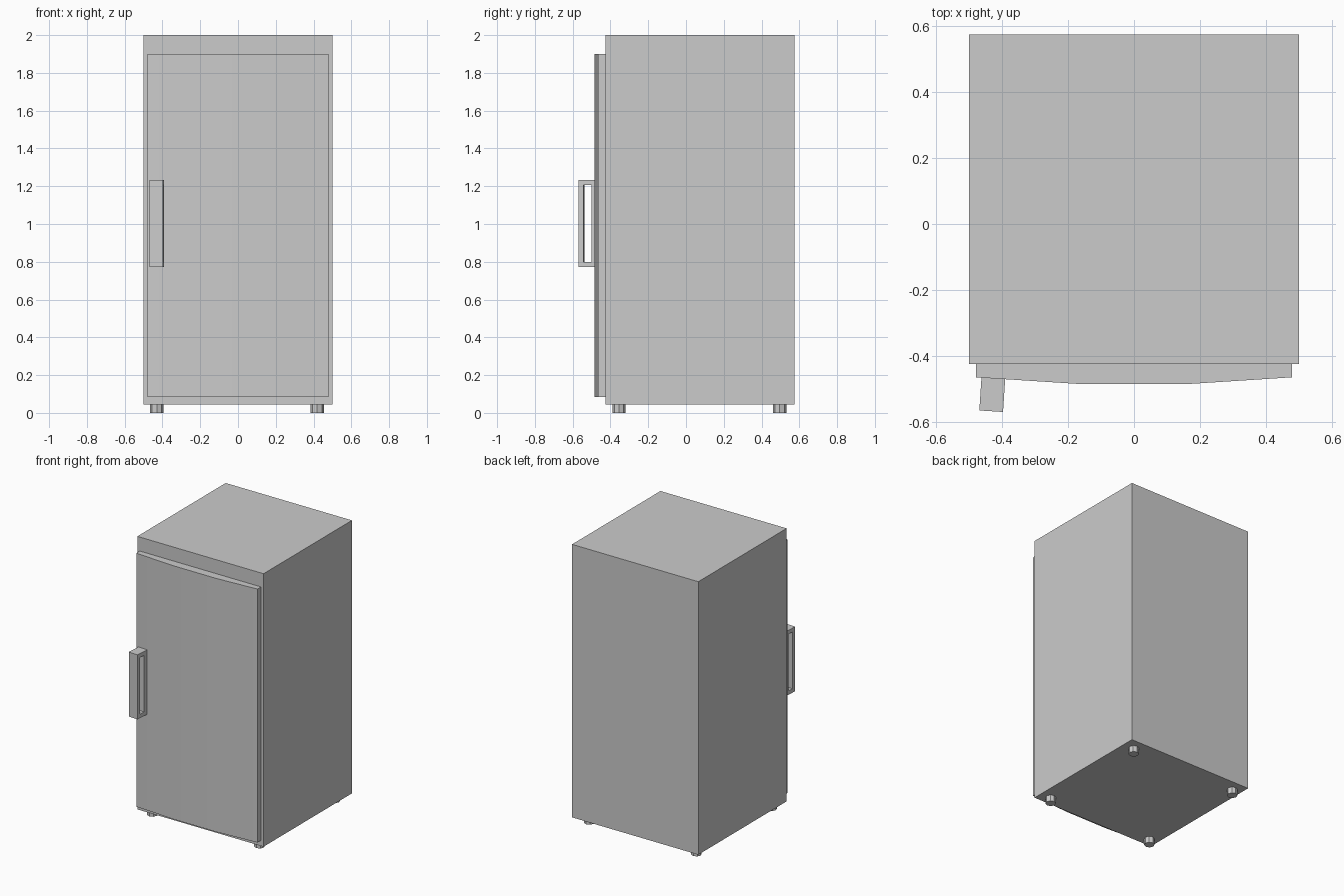
import bpy, bmesh
from math import radians
from mathutils import Matrix

if "Cube" in bpy.data.objects:
    bpy.data.objects.remove(bpy.data.objects["Cube"])


def make_object(name, bm):
    bmesh.ops.recalc_face_normals(bm, faces=bm.faces)
    mesh = bpy.data.meshes.new(name)
    bm.to_mesh(mesh)
    bm.free()
    obj = bpy.data.objects.new(name, mesh)
    bpy.context.collection.objects.link(obj)
    return obj


def box(name, lo, hi):
    bm = bmesh.new()
    size = [b - a for a, b in zip(lo, hi)]
    mid = [(a + b) / 2 for a, b in zip(lo, hi)]
    bmesh.ops.create_cube(bm, size=1, matrix=Matrix.Translation(mid) @ Matrix.Diagonal((*size, 1)))
    return make_object(name, bm)


# Cabinet
box("cabinet", (-0.5, -0.425, 0.045), (0.5, 0.575, 2.0))

# Door: bowed plan outline extruded upwards
bm = bmesh.new()
outline = [(-0.48, -0.425), (-0.48, -0.465), (-0.17, -0.485),
           (0.17, -0.485), (0.48, -0.465), (0.48, -0.425)]
face = bm.faces.new([bm.verts.new((x, y, 0.085)) for x, y in outline])
ext = bmesh.ops.extrude_face_region(bm, geom=[face])
bmesh.ops.translate(bm, vec=(0, 0, 1.815),
                    verts=[v for v in ext["geom"] if isinstance(v, bmesh.types.BMVert)])
door = make_object("door", bm)

# Handle: rectangular ring extruded sideways, turned to follow the door's bow
bm = bmesh.new()
half_w = 0.036


def loop(x, y0, y1, z0, z1):
    return [bm.verts.new((x, y, z)) for y, z in ((y0, z0), (y1, z0), (y1, z1), (y0, z1))]


rings = [(loop(x, -0.05, 0.05, -0.231, 0.231), loop(x, -0.022, 0.019, -0.203, 0.203))
         for x in (-half_w, half_w)]
(outer_a, inner_a), (outer_b, inner_b) = rings
for p, q in ((outer_a, inner_a), (outer_b, inner_b), (outer_a, outer_b), (inner_a, inner_b)):
    for i in range(4):
        j = (i + 1) % 4
        bm.faces.new((p[i], p[j], q[j], q[i]))
handle = make_object("door_handle", bm)
handle.location = (-0.43, -0.518, 1.003)
handle.rotation_euler.z = radians(-3.7)

# Feet
for side, x in (("left", -0.43), ("right", 0.419)):
    for end, y in (("front", -0.355), ("back", 0.496)):
        bm = bmesh.new()
        bmesh.ops.create_cone(bm, cap_ends=True, segments=8, radius1=0.035, radius2=0.035,
                              depth=0.045, matrix=Matrix.Translation((x, y, 0.0225)))
        make_object(f"{end}_{side}_foot", bm)

# Smooth the shallow bow of the door front only
bpy.context.view_layer.objects.active = door
door.select_set(True)
bpy.ops.object.shade_smooth_by_angle(angle=radians(20))
